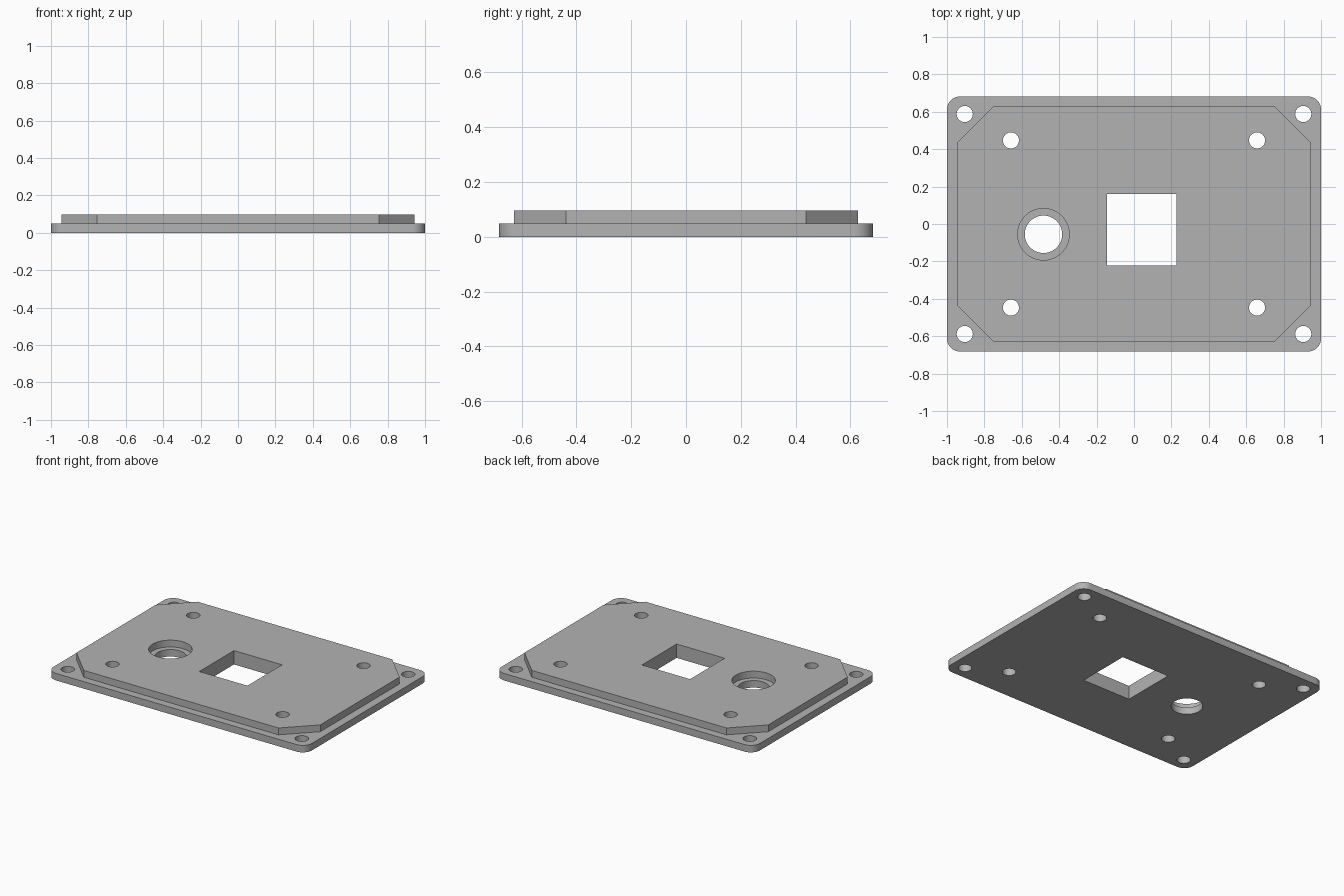
import bpy, bmesh, math

default = bpy.data.objects.get("Cube")
if default:
    bpy.data.objects.remove(default, do_unlink=True)

GREY = (0.45, 0.45, 0.45, 1)
grey = bpy.data.materials.new("plain grey")
grey.use_nodes = True
grey.diffuse_color = GREY
grey.node_tree.nodes["Principled BSDF"].inputs["Base Color"].default_value = GREY

BASE_TOP, PANEL_TOP = 0.049, 0.097


def prism(name, outline, z0, z1):
    """Extrude a closed counter-clockwise outline from z0 to z1."""
    bm = bmesh.new()
    face = bm.faces.new([bm.verts.new((x, y, z0)) for x, y in outline])
    top = bmesh.ops.extrude_face_region(bm, geom=[face])["geom"]
    for v in top:
        if isinstance(v, bmesh.types.BMVert):
            v.co.z = z1
    bmesh.ops.recalc_face_normals(bm, faces=bm.faces)
    mesh = bpy.data.meshes.new(name)
    bm.to_mesh(mesh)
    bm.free()
    mesh.materials.append(grey)
    obj = bpy.data.objects.new(name, mesh)
    bpy.context.collection.objects.link(obj)
    return obj


def arc(cx, cy, r, start, end, steps):
    angles = [math.radians(start + (end - start) * i / steps) for i in range(steps + 1)]
    return [(cx + r * math.cos(a), cy + r * math.sin(a)) for a in angles]


def circle(cx, cy, r):
    return arc(cx, cy, r, 0, 360, 48)[:-1]


def combine(target, tool, operation):
    """Apply a boolean to the target and remove the tool."""
    tool.hide_render = True
    mod = target.modifiers.new("combine", "BOOLEAN")
    mod.operation = operation
    mod.solver = "EXACT"
    mod.object = tool
    bpy.context.view_layer.objects.active = target
    bpy.ops.object.modifier_apply(modifier=mod.name)
    bpy.data.objects.remove(tool, do_unlink=True)


# Base flange with rounded corners
W, D, R = 1.0, 0.682, 0.07
rounded = []
for i, (sx, sy) in enumerate([(1, 1), (-1, 1), (-1, -1), (1, -1)]):
    rounded += arc(sx * (W - R), sy * (D - R), R, 90 * i, 90 * i + 90, 10)
plate = prism("mounting_plate", rounded, 0, BASE_TOP)

# Raised panel with clipped corners
x, y, c = 0.943, 0.628, 0.19
clipped = [(x, c - y), (x, y - c), (x - c, y), (c - x, y),
           (-x, y - c), (-x, c - y), (c - x, -y), (x - c, -y)]
combine(plate, prism("raised_panel", clipped, BASE_TOP / 2, PANEL_TOP), "UNION")

# Screw holes: flange corners and panel corners
for hx, hy in [(0.905, 0.588), (0.658, 0.447)]:
    for sx in (-1, 1):
        for sy in (-1, 1):
            combine(plate, prism("screw_hole_cutter", circle(sx * hx, sy * hy, 0.043), -0.1, 0.2),
                    "DIFFERENCE")

# Square window
window = [(-0.144, -0.222), (0.228, -0.222), (0.228, 0.161), (-0.144, 0.161)]
combine(plate, prism("window_cutter", window, -0.1, 0.2), "DIFFERENCE")

# Counterbored round hole
for radius, floor in [(0.1, -0.1), (0.138, BASE_TOP)]:
    combine(plate, prism("bore_cutter", circle(-0.484, -0.055, radius), floor, 0.2), "DIFFERENCE")

# Smooth the round walls, keep hard edges
bpy.ops.object.select_all(action="DESELECT")
plate.select_set(True)
bpy.context.view_layer.objects.active = plate
bpy.ops.object.shade_smooth_by_angle(angle=math.radians(30))
